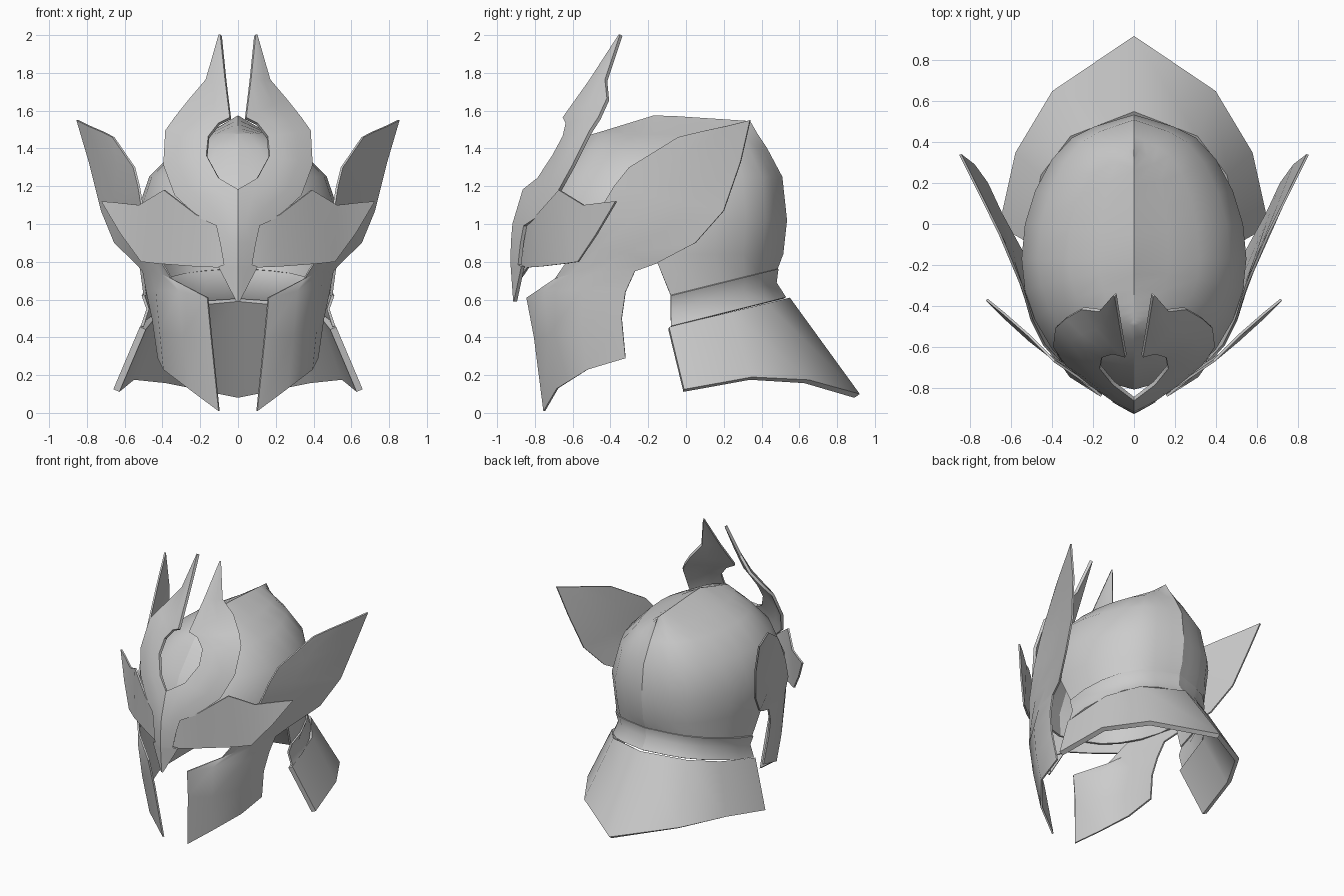
import bpy, bmesh, math

if "Cube" in bpy.data.objects:
    bpy.data.objects.remove(bpy.data.objects["Cube"])

steel = bpy.data.materials.new("steel grey")
steel.diffuse_color = (0.6, 0.6, 0.6, 1)
steel.use_nodes = True
steel.node_tree.nodes["Principled BSDF"].inputs["Base Color"].default_value = steel.diffuse_color


def sheet(name, rows, thick=0.012, offset=0, angle=35, keep=None, keel=False):
    """Loft rows of right-hand points, mirror across x, give thickness."""
    bm = bmesh.new()
    for s in (1, -1):
        grid = [[bm.verts.new((s * x, y, z)) for x, y, z in r] for r in rows]
        for a, b in zip(grid, grid[1:]):
            for i in range(len(a) - 1):
                q = [a[i], a[i + 1], b[i + 1], b[i]]
                bm.faces.new(q if s > 0 else q[::-1])
    bmesh.ops.remove_doubles(bm, verts=bm.verts, dist=0.0005)
    if keep:
        bad = [f for f in bm.faces if not keep(f.calc_center_median())]
        bmesh.ops.delete(bm, geom=bad, context='FACES')
    bmesh.ops.recalc_face_normals(bm, faces=bm.faces)
    me = bpy.data.meshes.new(name)
    bm.to_mesh(me)
    bm.free()
    me.materials.append(steel)
    ob = bpy.data.objects.new(name, me)
    bpy.context.collection.objects.link(ob)
    bpy.ops.object.select_all(action='DESELECT')
    ob.select_set(True)
    bpy.context.view_layer.objects.active = ob
    m = ob.modifiers.new("thickness", 'SOLIDIFY')
    m.thickness, m.offset = thick, offset
    bpy.ops.object.modifier_apply(modifier=m.name)
    bpy.ops.object.shade_smooth_by_angle(angle=math.radians(angle))
    if keel:  # crisp centre line
        for e in ob.data.edges:
            if all(abs(ob.data.vertices[v].co.x) < 0.001 for v in e.vertices):
                e.use_edge_sharp = True
    return ob


def lerp(table, v):
    """Piecewise linear lookup in a rising table."""
    for (a, fa), (b, fb) in zip(table, table[1:]):
        if v <= b:
            return fa + (fb - fa) * (v - a) / (b - a)
    return table[-1][1]


# Skull: slightly pointed rings (z, half width, front, back) closing on a keel
quarter = [(0, 1), (.15, .965), (.36, .915), (.55, .84), (.73, .69),
           (.88, .47), (.97, .24), (1, 0)]
half = quarter + [(x, -y) for x, y in quarter[-2::-1]]
rings = [(.62, .50, -.75, .485), (.84, .53, -.80, .515), (1.02, .55, -.81, .535),
         (1.25, .47, -.70, .51), (1.40, .32, -.57, .43), (1.475, .17, -.50, .38),
         (1.56, 0, -.48, .34)]
top_line = [(-.48, 1.48), (-.16, 1.578), (.34, 1.545)]
skull = []
for k, (z, w, front, back) in enumerate(rings):
    mid = -.08 if k == 0 else -.17
    row = []
    for u, v in half:
        y = mid + v * ((back - mid) if v > 0 else (mid - front))
        h = z
        if k == 0:
            h = .62 + .25 * (y + .08)
        elif w == 0:
            h = lerp(top_line, y)
        row.append((w * u, y, h))
    skull.append(row)
sheet("skull", skull, 0.015, -1, 50,
      lambda c: c.z > 0.84 or c.y > -0.12, True)

# Neck band: a slightly waisted half ring
band = []
for z, w, back in ((.62, .51, .49), (.55, .485, .48), (.46, .515, .53)):
    row = []
    for u, v in quarter[::-1]:
        y = -.08 + (back + .08) * v
        row.append((w * u, y, z + .25 * (y + .08)))
    band.append(row)
sheet("neck_band", band, 0.015, -1, 40, None, True)

# Flared neck guard
sheet("neck_guard", [
    [(.52, -.09, .455), (.455, .24, .535), (.31, .43, .58), (0, .55, .61)],
    [(.66, -.01, .125), (.58, .35, .19), (.40, .65, .175), (0, .92, .10)]],
    0.035, -1, 50)

# Cheek guards rising into the swept side wings
sheet("cheek_wing", [
    [(.10, -.75, .01), (.26, -.68, .13), (.39, -.52, .23), (.42, -.32, .29)],
    [(.14, -.80, .40), (.29, -.725, .41), (.41, -.55, .43), (.45, -.34, .50)],
    [(.16, -.84, .61), (.31, -.745, .645), (.43, -.55, .65), (.48, -.32, .64)],
    [(.35, -.69, .71), (.40, -.61, .735), (.46, -.46, .75), (.50, -.27, .75)],
    [(.44, -.59, .86), (.475, -.47, .87), (.51, -.32, .85), (.535, -.16, .79)],
    [(.50, -.47, 1.05), (.545, -.30, 1.01), (.595, -.12, .96), (.65, .05, .90)],
    [(.525, -.38, 1.20), (.59, -.18, 1.15), (.655, .01, 1.11), (.72, .20, 1.07)],
    [(.55, -.30, 1.30), (.63, -.10, 1.30), (.71, .10, 1.31), (.785, .29, 1.33)],
    [(.66, -.04, 1.46), (.72, .08, 1.49), (.79, .22, 1.52), (.85, .34, 1.55)]], angle=30)

# Winged brow plate
sheet("brow_plate", [
    [(0, -.875, 1.04), (0, -.87, .72)],
    [(.10, -.84, 1.0), (.10, -.835, .77)],
    [(.22, -.785, 1.05), (.22, -.765, .775)],
    [(.39, -.67, 1.18), (.42, -.64, .79)],
    [(.52, -.54, 1.10), (.51, -.57, .80)],
    [(.64, -.435, 1.113), (.62, -.47, .95)],
    [(.72, -.37, 1.12), (.715, -.375, 1.11)]], angle=30)

# Horned crest: ring with two prongs and a nose spike, as inner/outer outlines
spine = [(.59, -.905), (.80, -.92), (.98, -.915), (1.18, -.855), (1.36, -.79),
         (1.57, -.665), (1.76, -.555), (2.0, -.42)]
outline = [((.09, 2.0), (.096, 2.0)), ((.065, 1.76), (.165, 1.76)),
           ((.04, 1.56), (.25, 1.66)), ((.10, 1.53), (.33, 1.56)),
           ((.155, 1.46), (.38, 1.49)), ((.165, 1.36), (.39, 1.31)),
           ((.10, 1.24), (.33, 1.15)), ((0, 1.18), (.20, 1.03)),
           ((0, 1.0), (.11, .99)), ((0, .90), (.09, .90)),
           ((0, .79), (.07, .785)), ((0, .775), (.10, .775)),
           ((0, .59), (.004, .59))]
crest = []
for (xi, zi), (xo, zo) in outline:
    row = []
    for u in (0, .33, .67, 1):
        x, z = xi + (xo - xi) * u, zi + (zo - zi) * u
        bulge = 0.3 * (xo - xi) * u * (1 - u) if z > 1.02 else 0
        slope = .55 + .25 * min(1, max(0, (z - 1.5) / .16))
        row.append((x, lerp(spine, z) + slope * x - bulge, z))
    crest.append(row)
sheet("crest", crest, 0.02, 0, 32)
